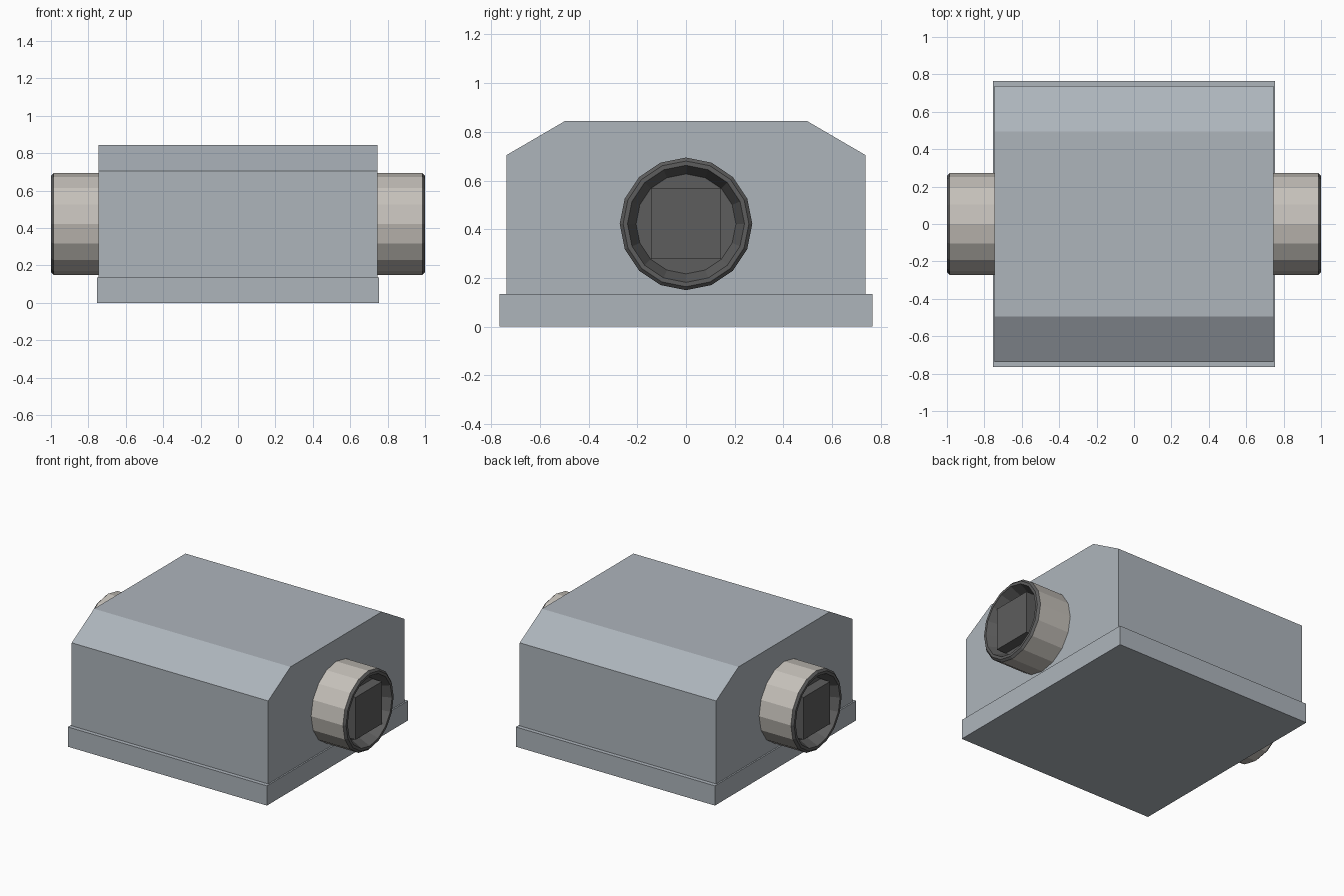
import bpy
import math

if "Cube" in bpy.data.objects:
    bpy.data.objects.remove(bpy.data.objects["Cube"])


def material(name, rgb):
    m = bpy.data.materials.new(name)
    m.diffuse_color = (*rgb, 1)
    m.use_nodes = True
    m.node_tree.nodes["Principled BSDF"].inputs["Base Color"].default_value = m.diffuse_color
    return m


HOUSING = material("housing_grey", (0.42, 0.46, 0.50))
METAL = material("warm_metal", (0.56, 0.53, 0.49))
DARK = material("dark_metal", (0.11, 0.11, 0.11))


def make_object(name, verts, faces, *mats):
    mesh = bpy.data.meshes.new(name)
    mesh.from_pydata(verts, [], faces)
    for m in mats:
        mesh.materials.append(m)
    ob = bpy.data.objects.new(name, mesh)
    bpy.context.collection.objects.link(ob)
    return ob


def extrude_x(name, profile, x0, x1, mat):
    """Extrude a counter-clockwise (y, z) profile from x0 to x1."""
    n = len(profile)
    verts = [(x, y, z) for x in (x0, x1) for y, z in profile]
    faces = [tuple(reversed(range(n))), tuple(range(n, 2 * n))]
    faces += [(i, (i + 1) % n, n + (i + 1) % n, n + i) for i in range(n)]
    return make_object(name, verts, faces, mat)


def rect(y, z0, z1):
    return [(-y, z0), (y, z0), (y, z1), (-y, z1)]


# Base plinth and chamfered housing
extrude_x("base", rect(0.765, 0, 0.135), -0.755, 0.755, HOUSING)
extrude_x("housing",
          [(-0.737, 0.135), (0.737, 0.135), (0.737, 0.704), (0.495, 0.845),
           (-0.495, 0.845), (-0.737, 0.704)], -0.745, 0.745, HOUSING)

# Round sockets: (x, radius) from the housing wall over the rim to the floor
SIDES, AXIS_Z = 16, 0.422
RINGS = [(0.735, 0.272), (0.986, 0.272), (1.0, 0.258), (1.0, 0.24), (0.92, 0.205)]


def socket(name, flip):
    verts = []
    for x, r in RINGS:
        for i in range(SIDES):
            a = 2 * math.pi * i / SIDES
            verts.append((flip * x, flip * r * math.cos(a), AXIS_Z + r * math.sin(a)))
    faces = [tuple(reversed(range(SIDES)))]
    for k in range(len(RINGS) - 1):
        for i in range(SIDES):
            j = (i + 1) % SIDES
            a, b = k * SIDES, (k + 1) * SIDES
            faces.append((a + i, a + j, b + j, b + i))
    faces.append(tuple(range(len(verts) - SIDES, len(verts))))
    ob = make_object(name, verts, faces, METAL, DARK)
    # Rim and inside are dark
    for p in ob.data.polygons[1 + SIDES:]:
        p.material_index = 1


for side, flip in (("right", 1), ("left", -1)):
    socket(side + "_socket", flip)
    # Square plug inside the socket
    xs = sorted((flip * 0.91, flip * 0.992))
    extrude_x(side + "_plug", rect(0.143, AXIS_Z - 0.145, AXIS_Z + 0.145),
              xs[0], xs[1], DARK)
